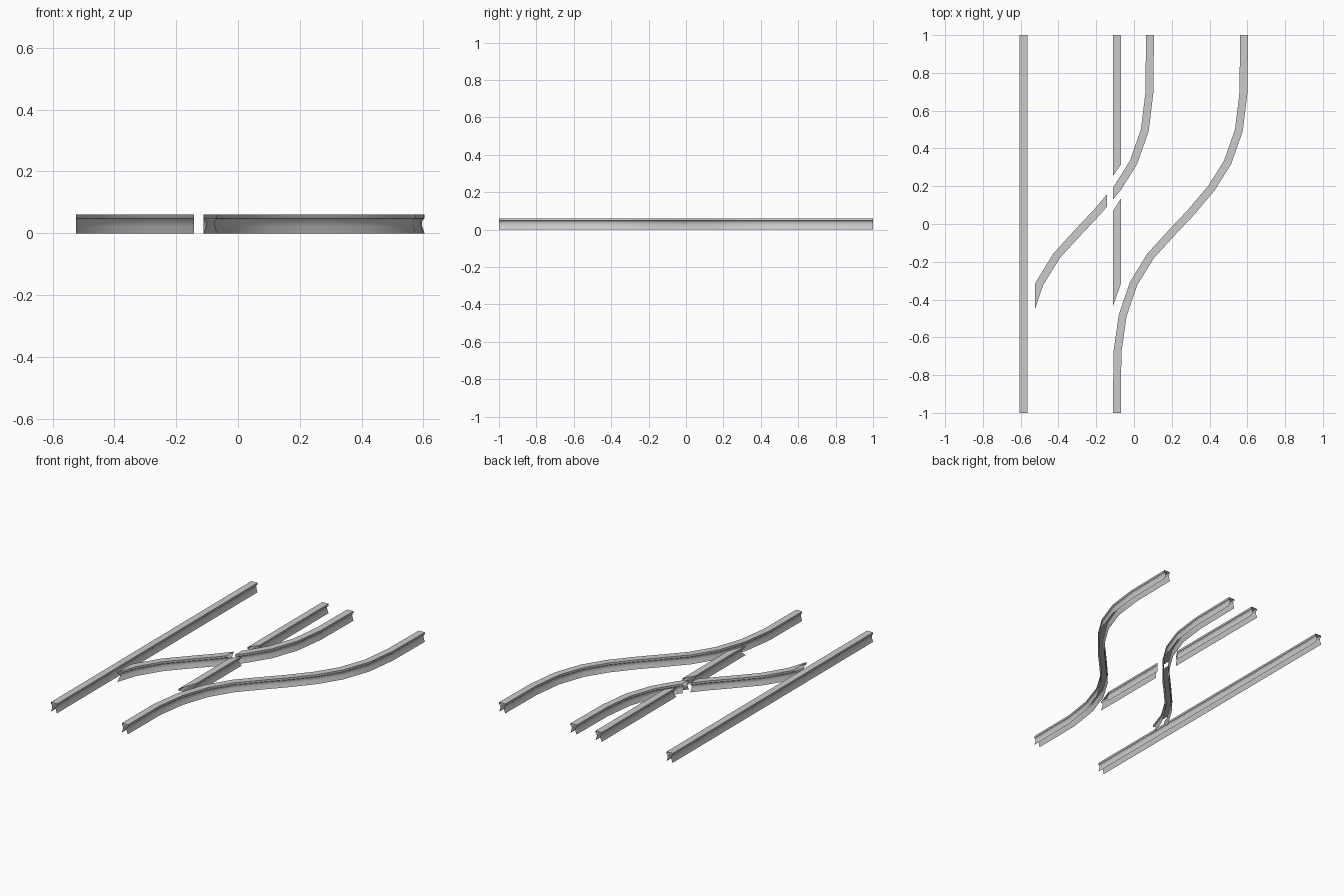
import bpy, bmesh, math
from mathutils import Vector

if "Cube" in bpy.data.objects:
    bpy.data.objects.remove(bpy.data.objects["Cube"])

# open rail section: offset from centre, height (no bottom, no end caps)
HALF = [(0.021, 0.0), (0.013, 0.024), (0.012, 0.034), (0.015, 0.043), (0.021, 0.048), (0.021, 0.06)]
PROFILE = HALF + [(-x, z) for x, z in reversed(HALF)]


def rail(name, path, cuts=()):
    """Sweep the section along a plan path; each cut is (point, direction), keeping the left side."""
    pts = [Vector(p) for p in path]
    bm = bmesh.new()
    rings = []
    for i, p in enumerate(pts):
        if i in (0, len(pts) - 1):
            t = Vector((0, 1))
        else:
            t = ((pts[i] - pts[i - 1]).normalized() + (pts[i + 1] - pts[i]).normalized()).normalized()
        side = Vector((t.y, -t.x))
        rings.append([bm.verts.new((p.x + side.x * o, p.y + side.y * o, z)) for o, z in PROFILE])
    for a, b in zip(rings, rings[1:]):
        for k in range(len(PROFILE) - 1):
            bm.faces.new((a[k], b[k], b[k + 1], a[k + 1]))
    for (x, y), (dx, dy) in cuts:
        bmesh.ops.bisect_plane(bm, geom=bm.verts[:] + bm.edges[:] + bm.faces[:],
                               plane_co=(x, y, 0), plane_no=(dy, -dx, 0), clear_outer=True)
    # outward normals: the head's top face must look up
    bm.normal_update()
    top = max(bm.faces, key=lambda f: f.calc_center_median().z)
    if top.normal.z < 0:
        bmesh.ops.reverse_faces(bm, faces=bm.faces[:])
    me = bpy.data.meshes.new(name)
    bm.to_mesh(me)
    bm.free()
    ob = bpy.data.objects.new(name, me)
    bpy.context.collection.objects.link(ob)
    bpy.ops.object.select_all(action='DESELECT')
    ob.select_set(True)
    bpy.context.view_layer.objects.active = ob
    bpy.ops.object.shade_smooth_by_angle(angle=math.radians(30))
    return ob


# plan path of the diverging S-curve
CURVE = [(-0.09, -1), (-0.088, -0.68), (-0.06, -0.485), (-0.002, -0.315), (0.087, -0.17), (0.21, -0.035),
         (0.30, 0.06), (0.41, 0.19), (0.495, 0.325), (0.555, 0.495), (0.579, 0.69), (0.583, 1)]
INNER = [(x - 0.498, y) for x, y in CURVE]
STRAIGHT = [(-0.09, -1), (-0.09, 1)]

# outer running rails
rail("straight_stock_rail", [(-0.585, -1), (-0.585, 1)])
rail("curved_stock_rail", CURVE)

# switch blade and frog of the curved route
rail("curved_closure_rail", INNER, [((-0.525, 0), (0, -1)), ((-0.142, 0), (0, 1))])
rail("curved_frog_rail", INNER, [((-0.111, 0), (0, -1))])

# switch blade and frog of the straight route, with slanted ends
rail("straight_closure_rail", STRAIGHT,
     [((-0.09, -0.375), (0.042, 0.12)), ((-0.09, 0.1025), (-0.042, -0.065))])
rail("straight_frog_rail", STRAIGHT, [((-0.09, 0.285), (0.042, 0.06))])
